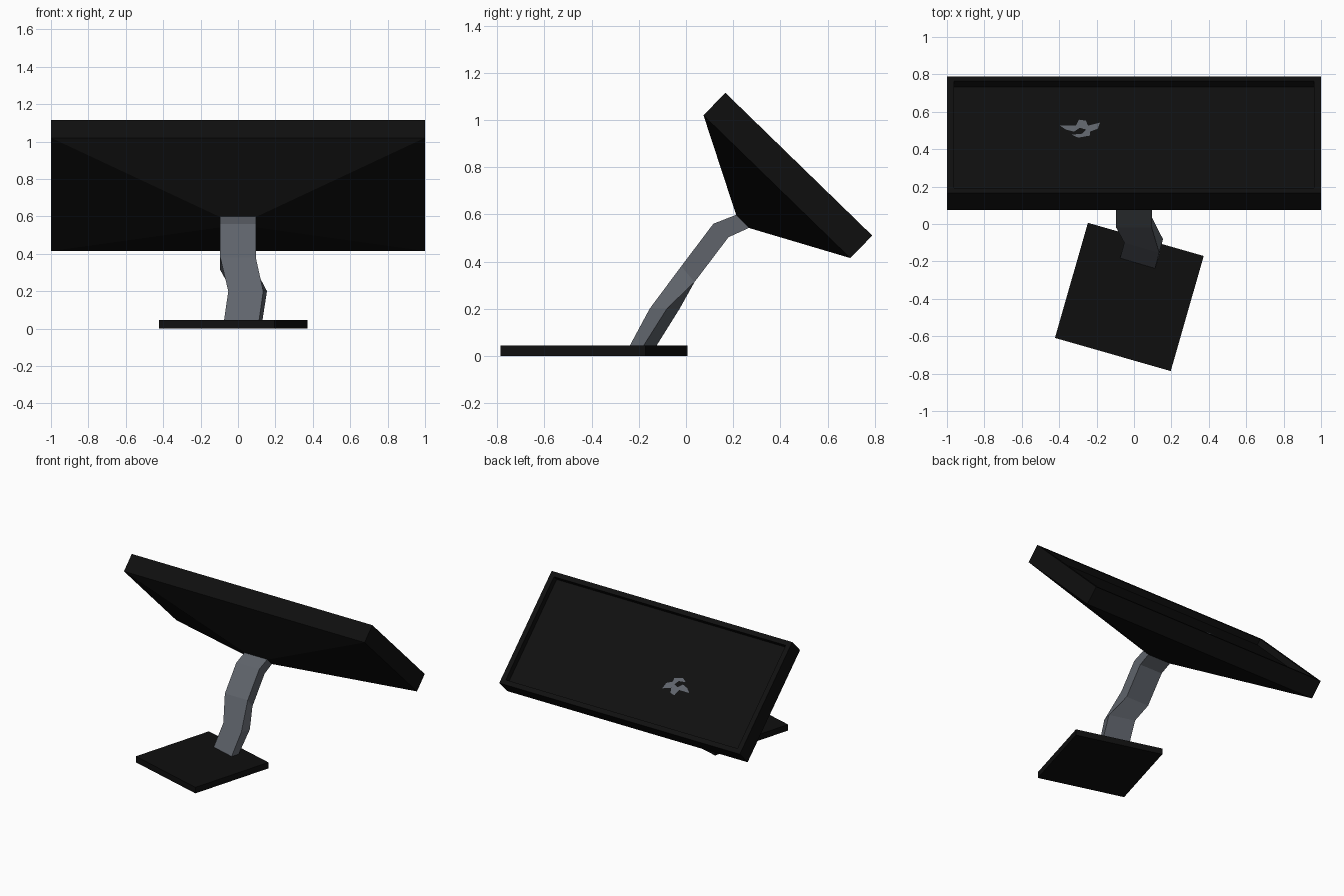
import bpy, bmesh, math
from mathutils import Vector, Matrix

if "Cube" in bpy.data.objects:
    bpy.data.objects.remove(bpy.data.objects["Cube"])


def material(name, rgb):
    m = bpy.data.materials.new(name)
    m.diffuse_color = (*rgb, 1)
    m.use_nodes = True
    m.node_tree.nodes["Principled BSDF"].inputs["Base Color"].default_value = m.diffuse_color
    return m


BLACK = material("black plastic", (0.0048, 0.0048, 0.0048))
GREY = material("blue grey metal", (0.115, 0.127, 0.148))


def finish(name, bm, mat, matrix=None):
    bmesh.ops.recalc_face_normals(bm, faces=bm.faces)
    me = bpy.data.meshes.new(name)
    bm.to_mesh(me)
    bm.free()
    me.materials.append(mat)
    ob = bpy.data.objects.new(name, me)
    if matrix:
        ob.matrix_world = matrix
    bpy.context.collection.objects.link(ob)
    return ob


def loft(name, rings, mat, matrix=None, cap_end=True):
    """Skin a list of four-point rings and cap the ends."""
    bm = bmesh.new()
    loops = [[bm.verts.new(p) for p in ring] for ring in rings]
    for a, b in zip(loops, loops[1:]):
        for i in range(4):
            j = (i + 1) % 4
            bm.faces.new((a[i], a[j], b[j], b[i]))
    bm.faces.new(loops[0])
    bm.faces.new(loops[-1])
    return finish(name, bm, mat, matrix)


def rect(hx, hy, z):
    return [(-hx, -hy, z), (hx, -hy, z), (hx, hy, z), (-hx, hy, z)]


# Screen housing: tapered back, slab, bezel and recessed panel.
# Local x = across, y = up the screen, z = out of the glass.
up = Vector((0, -0.717, 0.697)).normalized()
out = Vector((0, 0.697, 0.717)).normalized()
right = up.cross(out)
frame = Matrix((right, up, out)).transposed().to_4x4()
frame.translation = (0, 0.478, 0.8125)
loft("screen", [
    rect(0.095, 0.039, -0.34),
    rect(1.0, 0.434, -0.133),
    rect(1.0, 0.434, 0),
    rect(0.963, 0.399, 0),
    rect(0.963, 0.399, -0.045),
], BLACK, frame)

# Irregular pale smudge lying on the panel (outline as x, y seen from above)
outline = [(-.396, .524), (-.31, .524), (-.294, .556), (-.257, .551),
           (-.246, .524), (-.182, .54), (-.193, .508), (-.235, .492),
           (-.235, .471), (-.299, .46), (-.332, .476), (-.278, .481),
           (-.257, .503), (-.289, .513), (-.321, .492), (-.364, .503)]
bm = bmesh.new()
inv = frame.inverted()
pts = []
for x, y in outline:
    v = (y - 0.447) / 0.717
    p = inv @ (Vector((x, 0.478, 0.8125)) - up * v)
    pts.append(bm.verts.new((p.x, p.y, -0.042)))
face = bm.faces.new(pts)
face.normal_update()
if face.normal.z < 0:
    face.normal_flip()
me = bpy.data.meshes.new("screen_smudge")
bm.to_mesh(me)
bm.free()
me.materials.append(GREY)
smudge = bpy.data.objects.new("screen_smudge", me)
smudge.matrix_world = frame
bpy.context.collection.objects.link(smudge)

# Bent neck: lower two sections turned with the base, upper ones straight
straight = [((-0.02, 0.38), (0.036, 0.313)),
            ((0.116, 0.56), (0.18, 0.503)),
            ((0.213, 0.598), (0.268, 0.543))]
rings = [
    [(-.075, -.185, .04), (.112, -.24, .04), (.13, -.182, .04), (-.057, -.127, .04)],
    [(-.052, -.1, .2), (.135, -.154, .2), (.155, -.081, .2), (-.032, -.027, .2)],
]
for f, b in straight:
    rings.append([(-.095, *f), (.095, *f), (.095, *b), (-.095, *b)])
loft("neck", rings, GREY)

# Square foot turned about the vertical
turn = Matrix.Translation((-0.025, -0.39, 0)) @ Matrix.Rotation(math.radians(-16), 4, 'Z')
loft("foot", [rect(0.322, 0.32, 0), rect(0.322, 0.32, 0.045)], BLACK, turn)
